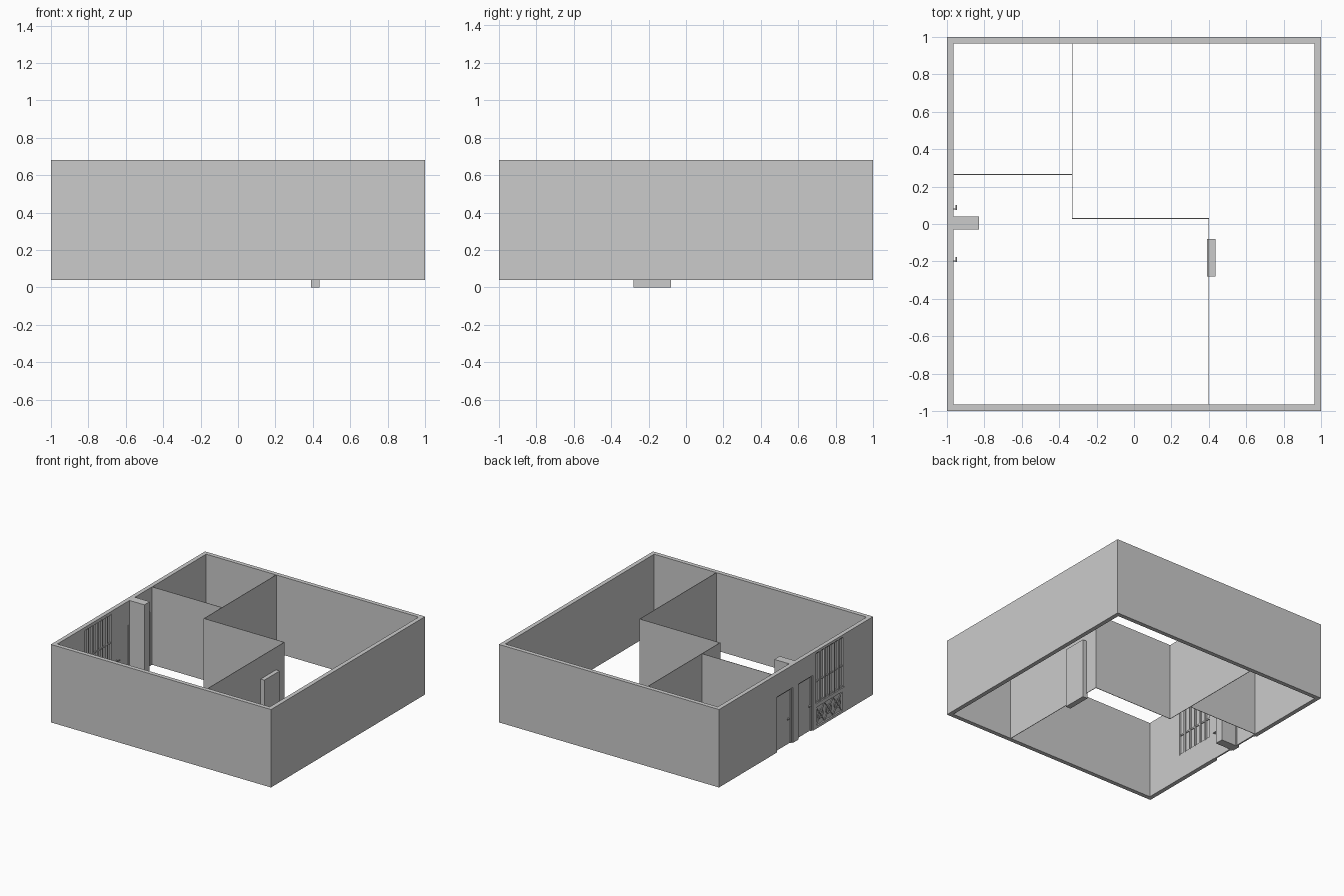
import bpy, bmesh, math
from mathutils import Matrix, Vector

if "Cube" in bpy.data.objects:
    bpy.data.objects.remove(bpy.data.objects["Cube"])

Z0, Z1 = 0.04, 0.68      # wall bottom and top
T = 0.035                # outer wall thickness


def box(name, x0, x1, y0, y1, z0, z1):
    bm = bmesh.new()
    size = Matrix.Diagonal((x1 - x0, y1 - y0, z1 - z0, 1))
    mid = Matrix.Translation(((x0 + x1) / 2, (y0 + y1) / 2, (z0 + z1) / 2))
    bmesh.ops.create_cube(bm, size=1, matrix=mid @ size)
    me = bpy.data.meshes.new(name)
    bm.to_mesh(me)
    bm.free()
    ob = bpy.data.objects.new(name, me)
    bpy.context.collection.objects.link(ob)
    return ob


def cylinder(name, a, b, r, sides=10):
    a, b = Vector(a), Vector(b)
    bpy.ops.mesh.primitive_cylinder_add(vertices=sides, radius=r, depth=(b - a).length,
                                        location=(a + b) / 2)
    ob = bpy.context.object
    ob.name = name
    ob.rotation_euler = (b - a).to_track_quat('Z', 'Y').to_euler()
    bpy.ops.object.shade_smooth_by_angle()
    return ob


def cut(target, *bounds):
    tool = box("cutter", *bounds)
    bpy.context.view_layer.objects.active = target
    mod = target.modifiers.new("cut", 'BOOLEAN')
    mod.operation, mod.solver, mod.object = 'DIFFERENCE', 'EXACT', tool
    bpy.ops.object.modifier_apply(modifier=mod.name)
    bpy.data.objects.remove(tool)


DOORS = [(0.04, 0.245, 0.08), (-0.22, -0.03, -0.198)]   # y range, handle y
DTOP = 0.495
WY0, WY1, WZ0, WZ1 = -0.63, -0.25, 0.245, 0.66          # window
PY0, PY1, PZ0, PZ1 = -0.60, -0.27, 0.06, 0.215          # ornamental panel

# Outer walls with openings
walls = box("outer_walls", -1, 1, -1, 1, Z0, Z1)
cut(walls, -1 + T, 1 - T, -1 + T, 1 - T, Z0 - 0.1, Z1 + 0.1)
for y0, y1, _ in DOORS:
    cut(walls, -1.1, -0.9, y0, y1, Z0 - 0.1, DTOP)
cut(walls, -1.1, -0.9, WY0, WY1, WZ0, WZ1)
cut(walls, -1.1, -0.988, PY0, PY1, PZ0, PZ1)

# Thin partitions
h = 0.002
xi = -1 + T
box("partition_back", -0.33 - h, -0.33 + h, 0.03 - h, 1 - T, Z0, Z1)
box("partition_middle", -0.33 + h, 0.40 + h, 0.03 - h, 0.03 + h, Z0, Z1)
box("partition_front", 0.40 - h, 0.40 + h, -1 + T, 0.03 - h, Z0, Z1)
box("partition_left", xi, -0.33 - h, 0.265 - h, 0.265 + h, Z0, Z1)

# Pier between the doors and the inner door
box("pier", xi, -0.83, -0.03, 0.04, Z0, Z1)
box("inner_door", 0.39, 0.435, -0.28, -0.08, 0, DTOP)

# Entrance doors: frame, leaf, handles on both faces
for i, (y0, y1, hy) in enumerate(DOORS):
    n = f"door_{i + 1}_"
    f = 0.012
    box(n + "jamb_a", -0.99, xi, y0, y0 + f, Z0, DTOP)
    box(n + "jamb_b", -0.99, xi, y1 - f, y1, Z0, DTOP)
    box(n + "head", -0.99, xi, y0 + f, y1 - f, DTOP - f, DTOP)
    box(n + "leaf", -0.98, xi - 0.003, y0 + f, y1 - f, Z0, DTOP - f)
    for face, tip, side in ((xi - 0.003, -0.95, "in"), (-0.98, -0.995, "out")):
        cylinder(n + "handle_stem_" + side, (face, hy, 0.25), (tip, hy, 0.25), 0.004)
        cylinder(n + "handle_grip_" + side, (tip, hy - 0.004, 0.25), (tip, hy + 0.022, 0.25), 0.004)

# Window: glass, upright bars, rails
box("window_glass", -0.982, -0.978, WY0, WY1, WZ0, WZ1)
bars = 6
for i in range(bars + 1):
    y = WY0 + 0.007 + (WY1 - WY0 - 0.014) * i / bars
    box(f"window_bar_{i + 1}", -0.997, xi, y - 0.007, y + 0.007, WZ0, WZ1)
for name, z in (("bottom", WZ0 + 0.006), ("middle", 0.42), ("top", WZ1 - 0.006)):
    box(f"window_rail_{name}", -0.99, -0.97, WY0, WY1, z - 0.006, z + 0.006)

# Ornamental panel under the window: rings with diagonal bars
cell = (PY1 - PY0) / 3
zm = (PZ0 + PZ1) / 2
for i in range(3):
    y = PY0 + cell * (i + 0.5)
    bpy.ops.mesh.primitive_torus_add(major_radius=0.035, minor_radius=0.004, major_segments=20,
                                     minor_segments=6, location=(-0.992, y, zm),
                                     rotation=(0, math.pi / 2, 0))
    bpy.context.object.name = f"panel_ring_{i + 1}"
    for s in (-1, 1):
        cylinder(f"panel_diagonal_{i + 1}", (-0.992, y - cell / 2, zm - s * 0.075),
                 (-0.992, y + cell / 2, zm + s * 0.075), 0.004, 6)
